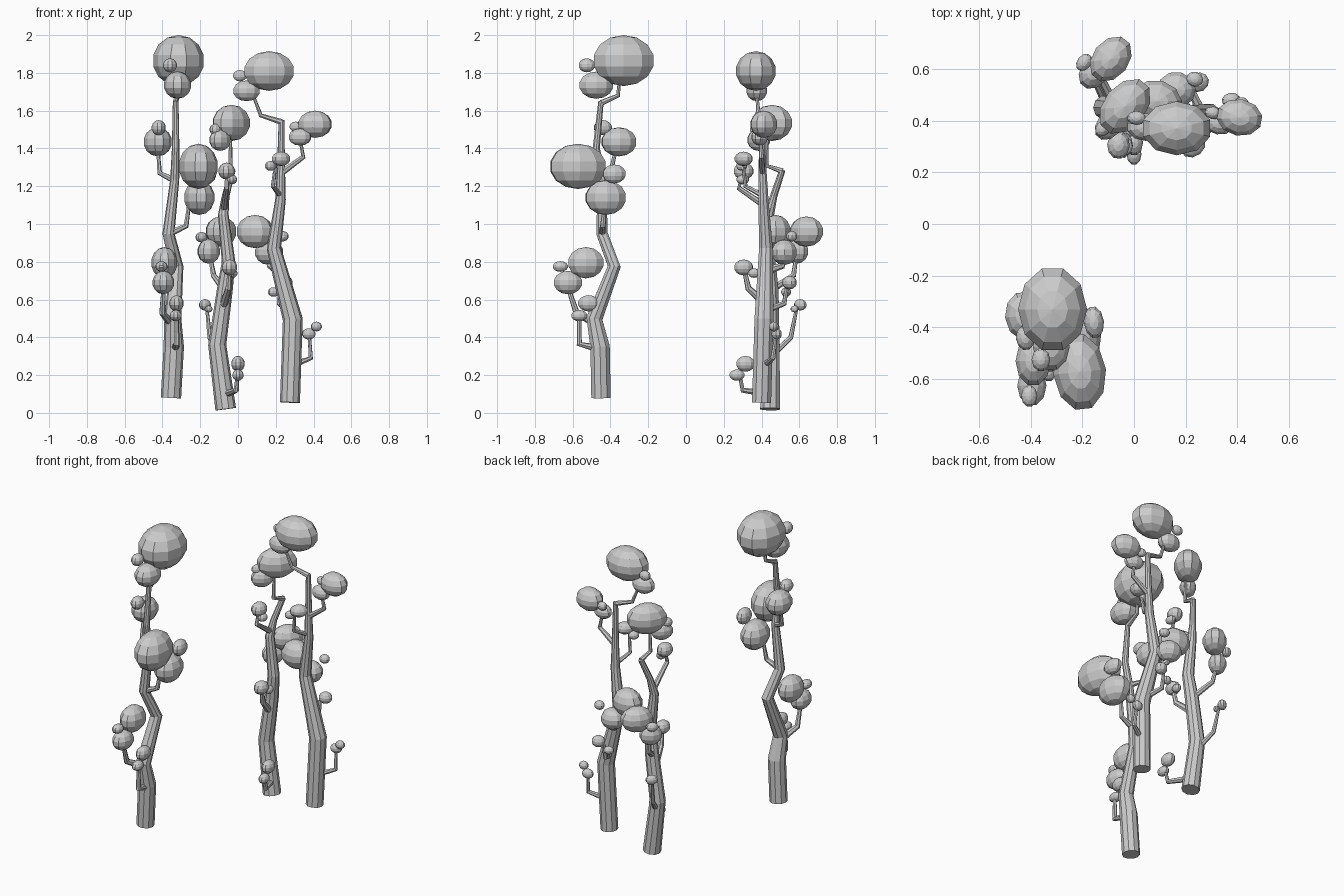
import bpy, bmesh, math
from mathutils import Vector, Matrix

def finish(bm, name):
    bmesh.ops.recalc_face_normals(bm, faces=bm.faces)
    me = bpy.data.meshes.new(name)
    bm.to_mesh(me)
    bm.free()
    ob = bpy.data.objects.new(name, me)
    bpy.context.collection.objects.link(ob)

def tube(name, pts, sides):
    """Tapered limb through (x, y, z, radius) points."""
    bm = bmesh.new()
    P = [Vector(p[:3]) for p in pts]
    rings = []
    for i, p in enumerate(P):
        d = (P[min(i + 1, len(P) - 1)] - P[max(i - 1, 0)]).normalized()
        q = Vector((0, 0, 1)).rotation_difference(d)
        ring = []
        for k in range(sides):
            a = 2 * math.pi * k / sides
            ring.append(bm.verts.new(p + q @ Vector((math.cos(a), math.sin(a), 0)) * pts[i][3]))
        rings.append(ring)
    for r0, r1 in zip(rings, rings[1:]):
        for k in range(sides):
            n = (k + 1) % sides
            bm.faces.new((r0[k], r0[n], r1[n], r1[k]))
    bm.faces.new(rings[0])
    bm.faces.new(rings[-1])
    finish(bm, name)

def leaf(name, x, y, z, length, width, height, yaw):
    """Faceted ellipsoid, long axis turned by yaw in plan."""
    bm = bmesh.new()
    m = (Matrix.Translation((x, y, z)) @ Matrix.Rotation(math.radians(yaw), 4, 'Z')
         @ Matrix.Diagonal((length, width, height, 1)))
    bmesh.ops.create_uvsphere(bm, u_segments=10, v_segments=7, radius=1, matrix=m)
    finish(bm, name)

def bough(name, r, a, b, c, yaw, blobs):
    """Elbowed branch a-b-c carrying a cluster of leaf masses."""
    tube(name + "_branch", [a + (r,), b + (r * .75,), c + (r * .5,)], 7)
    for i, s in enumerate(blobs):
        leaf(f"{name}_foliage_{i + 1}", *s, yaw)

# Left tree
tube("left_trunk", [(-.355, -.45, .08, .054), (-.34, -.455, .35, .054), (-.345, -.485, .5, .045),
                    (-.325, -.38, .775, .036), (-.368, -.445, .95, .032), (-.335, -.445, 1.235, .024),
                    (-.33, -.475, 1.4, .02), (-.33, -.45, 1.65, .015)], 10)
bough("left_top", .016, (-.33, -.45, 1.64), (-.325, -.36, 1.68), (-.32, -.35, 1.78), 90,
      [(-.315, -.33, 1.865, .17, .137, .135), (-.32, -.475, 1.735, .095, .073, .072),
       (-.36, -.525, 1.84, .046, .037, .037)])
bough("left_upper", .018, (-.335, -.445, 1.23), (-.415, -.4, 1.27), (-.425, -.37, 1.4), 95,
      [(-.425, -.355, 1.435, .097, .076, .077), (-.42, -.44, 1.51, .05, .038, .04)])
bough("left_middle", .02, (-.365, -.445, .95), (-.275, -.44, .99), (-.26, -.43, 1.1), 96,
      [(-.21, -.572, 1.305, .155, .105, .12), (-.205, -.425, 1.14, .112, .082, .092),
       (-.155, -.38, 1.265, .064, .04, .05)])
bough("left_low", .024, (-.35, -.47, .47), (-.4, -.58, .53), (-.395, -.62, .65), 90,
      [(-.39, -.53, .795, .1, .07, .083), (-.395, -.625, .69, .08, .058, .062),
       (-.405, -.665, .775, .043, .032, .028)])
bough("left_lowest", .022, (-.335, -.46, .34), (-.325, -.565, .365), (-.325, -.565, .5), 90,
      [(-.325, -.515, .58, .06, .038, .043), (-.33, -.565, .515, .045, .032, .03)])

# Middle tree
tube("middle_trunk", [(-.065, .445, .02, .055), (-.11, .45, .36, .048), (-.07, .45, .65, .042),
                      (-.05, .44, .8, .036), (-.078, .44, 1.05, .028), (-.065, .465, 1.15, .02),
                      (-.03, .51, 1.285, .017)], 10)
bough("middle_top", .016, (-.03, .51, 1.28), (-.04, .425, 1.31), (-.04, .43, 1.47), 50,
      [(-.035, .455, 1.535, .125, .085, .096), (-.095, .385, 1.445, .07, .05, .058),
       (-.12, .37, 1.5, .036, .028, .03)])
bough("middle_upper", .018, (-.075, .44, 1.08), (-.06, .28, 1.19), (-.06, .3, 1.27), 85,
      [(-.06, .305, 1.28, .055, .045, .045), (-.032, .3, 1.235, .035, .028, .025)])
bough("middle_back", .02, (-.07, .45, .65), (-.13, .57, .73), (-.15, .585, .84), 52,
      [(-.09, .638, .96, .1, .073, .08), (-.155, .585, .855, .07, .055, .065),
       (-.193, .625, .93, .038, .028, .028)])
bough("middle_front", .023, (-.08, .44, .56), (-.05, .33, .66), (-.045, .31, .75), 85,
      [(-.045, .305, .77, .052, .042, .042), (-.028, .36, .74, .033, .025, .025)])
bough("middle_low_back", .018, (-.1, .45, .3), (-.15, .555, .4), (-.165, .585, .55), 50,
      [(-.175, .605, .572, .038, .028, .03), (-.155, .575, .55, .024, .018, .018)])
bough("middle_lowest", .02, (-.065, .44, .1), (-.01, .3, .12), (-.003, .285, .2), 90,
      [(0, .315, .26, .052, .036, .042), (0, .27, .2, .042, .03, .03)])

# Right tree
tube("right_trunk", [(.275, .4, .055, .053), (.29, .413, .495, .053), (.19, .423, .87, .038),
                     (.225, .41, 1.13, .028), (.228, .405, 1.3, .021), (.23, .4, 1.55, .015)], 10)
bough("right_top", .016, (.23, .4, 1.54), (.12, .385, 1.575), (.08, .375, 1.68), 0,
      [(.165, .37, 1.81, .14, .107, .105), (.045, .375, 1.705, .075, .055, .055),
       (.01, .41, 1.785, .038, .028, .03)])
bough("right_upper", .018, (.228, .405, 1.27), (.345, .4, 1.355), (.33, .395, 1.44), -10,
      [(.408, .412, 1.528, .092, .073, .072), (.328, .39, 1.46, .062, .045, .045),
       (.305, .43, 1.515, .033, .025, .027)])
bough("right_front", .016, (.225, .41, 1.15), (.185, .315, 1.2), (.2, .3, 1.33), 40,
      [(.228, .305, 1.345, .055, .045, .038), (.172, .295, 1.308, .034, .026, .026)])
bough("right_middle", .024, (.215, .42, .75), (.17, .51, .78), (.17, .52, .84), -15,
      [(.09, .475, .96, .1, .083, .088), (.165, .52, .85, .077, .07, .067),
       (.235, .56, .935, .034, .03, .028)])
bough("right_low_back", .02, (.27, .415, .54), (.22, .52, .58), (.22, .535, .67), 30,
      [(.25, .548, .69, .042, .038, .036), (.188, .53, .64, .032, .025, .025)])
bough("right_lowest", .018, (.285, .41, .25), (.385, .46, .29), (.378, .475, .4), 10,
      [(.415, .465, .457, .03, .026, .026), (.375, .48, .418, .037, .028, .03)])
